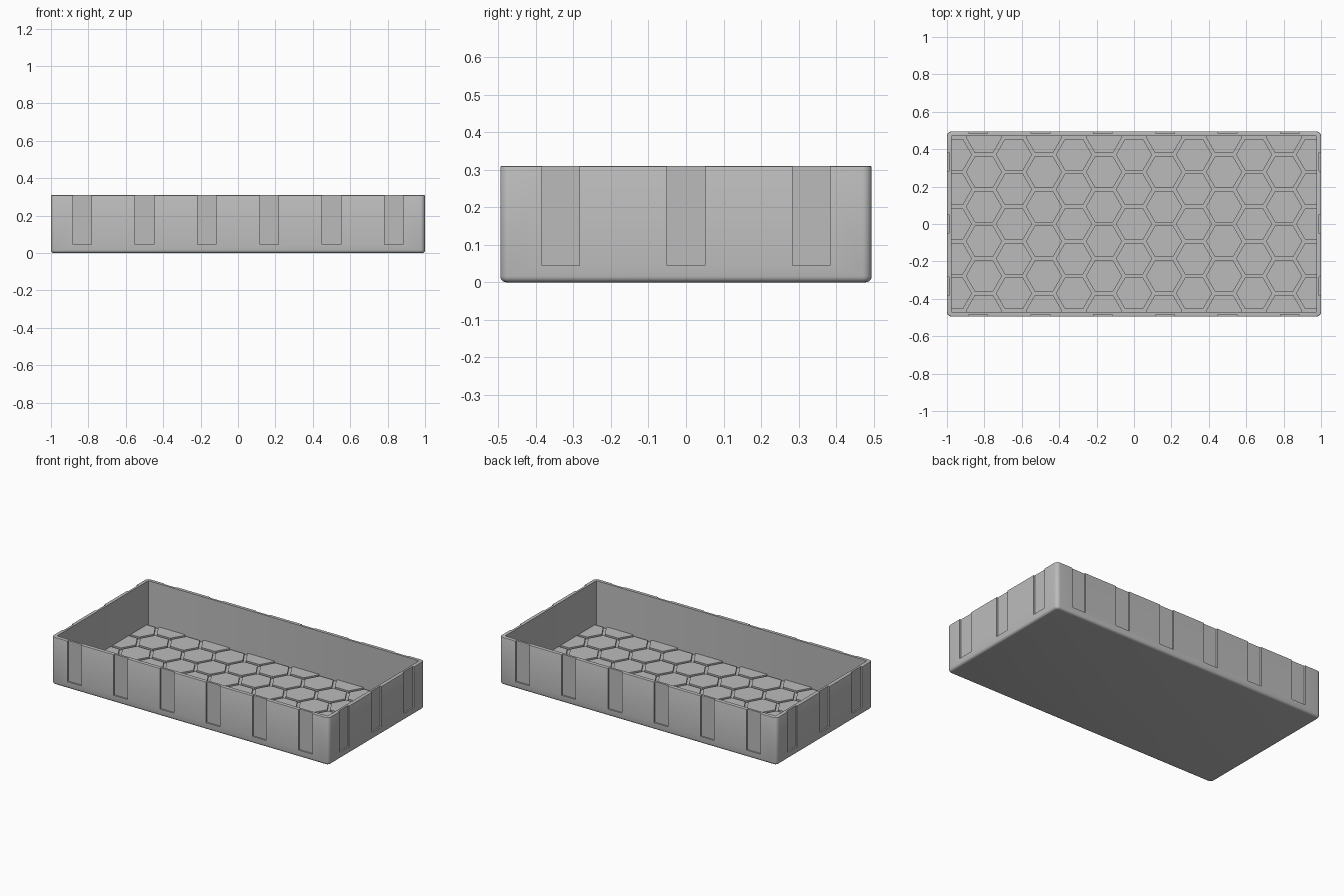
import bpy, bmesh, math
from mathutils import Vector, Matrix

old = bpy.data.objects.get("Cube")
if old:
    bpy.data.objects.remove(old, do_unlink=True)

LENGTH, WIDTH, HEIGHT = 2.0, 0.99, 0.31
WALL, FLOOR = 0.024, 0.015
SLOT_W, SLOT_Z, SLOT_DEPTH = 0.1, 0.045, 0.01
HEX_R, GAP, TILE_H = 0.107, 0.018, 0.014

grey = bpy.data.materials.new("light grey plastic")
grey.use_nodes = True
colour = (0.5, 0.5, 0.5, 1)
grey.diffuse_color = colour
grey.node_tree.nodes["Principled BSDF"].inputs["Base Color"].default_value = colour


def add_box(bm, lo, hi):
    lo, hi = Vector(lo), Vector(hi)
    size = hi - lo
    mat = Matrix.Translation((lo + hi) / 2) @ Matrix.Diagonal((*size, 1))
    return bmesh.ops.create_cube(bm, size=1, matrix=mat)


def make_object(name, bm):
    bmesh.ops.recalc_face_normals(bm, faces=bm.faces[:])
    mesh = bpy.data.meshes.new(name)
    bm.to_mesh(mesh)
    bm.free()
    mesh.materials.append(grey)
    obj = bpy.data.objects.new(name, mesh)
    bpy.context.collection.objects.link(obj)
    return obj


def activate(obj):
    bpy.ops.object.select_all(action="DESELECT")
    obj.select_set(True)
    bpy.context.view_layer.objects.active = obj


def bevel_where(bm, test, width, segments):
    edges = [e for e in bm.edges if test(e)]
    bmesh.ops.bevel(bm, geom=edges, offset=width, segments=segments,
                    profile=0.5, affect="EDGES")


def cut(target, cutter):
    mod = target.modifiers.new("cut", "BOOLEAN")
    mod.operation, mod.solver, mod.object = "DIFFERENCE", "EXACT", cutter
    activate(target)
    bpy.ops.object.modifier_apply(modifier=mod.name)
    bpy.data.objects.remove(cutter, do_unlink=True)


def is_vertical(e):
    a, b = e.verts
    return abs(a.co.z - b.co.z) > HEIGHT / 2


def at_height(z):
    return lambda e: all(abs(v.co.z - z) < 0.001 for v in e.verts)


# Rounded outer body
hx, hy = LENGTH / 2, WIDTH / 2
bm = bmesh.new()
add_box(bm, (-hx, -hy, 0), (hx, hy, HEIGHT))
bevel_where(bm, is_vertical, 0.025, 6)
bevel_where(bm, at_height(0), 0.016, 4)
bevel_where(bm, at_height(HEIGHT), 0.004, 2)
tray = make_object("tray_body", bm)

# Open cavity
ix, iy = hx - WALL, hy - WALL
bm = bmesh.new()
add_box(bm, (-ix, -iy, FLOOR), (ix, iy, HEIGHT + 0.1))
bevel_where(bm, is_vertical, 0.005, 2)
cut(tray, make_object("cavity_cutter", bm))

# Shallow slots around the outside, open at the rim
bm = bmesh.new()
half, top = SLOT_W / 2, HEIGHT + 0.1
for side in (-1, 1):
    for i in range(6):
        x = (i - 2.5) / 3
        ys = sorted((side * (hy - SLOT_DEPTH), side * (hy + 0.05)))
        add_box(bm, (x - half, ys[0], SLOT_Z), (x + half, ys[1], top))
    for i in (-1, 0, 1):
        y = i / 3
        xs = sorted((side * (hx - SLOT_DEPTH), side * (hx + 0.05)))
        add_box(bm, (xs[0], y - half, SLOT_Z), (xs[1], y + half, top))
cut(tray, make_object("slot_cutter", bm))

activate(tray)
bpy.ops.object.shade_smooth_by_angle(angle=math.radians(35))

# Raised hexagon floor tiles, trimmed at the walls
bm = bmesh.new()
row = math.sqrt(3) * HEX_R
radius = HEX_R - GAP / math.sqrt(3)
for col in range(-7, 8):
    for j in range(-4, 5):
        cx = col * 1.5 * HEX_R
        cy = (j + 0.5 * (col % 2)) * row
        if abs(cx) - radius > ix or abs(cy) - radius > iy:
            continue
        spin = Matrix.Rotation(math.pi / 6, 4, "Z")
        bmesh.ops.create_cone(
            bm, cap_ends=True, segments=6, radius1=radius, radius2=radius,
            depth=TILE_H, matrix=Matrix.Translation((cx, cy, FLOOR + TILE_H / 2)) @ spin)
# Turn tiles so that a corner points along x
first = max(bm.verts, key=lambda v: (abs(v.co.y) < 1e-4 and abs(abs(v.co.x) - radius) < 1e-4))
if abs(first.co.y) > 1e-4:
    for f in [f for f in bm.faces if len(f.verts) == 6]:
        c = f.calc_center_median()
        bmesh.ops.rotate(bm, verts=f.verts[:], cent=c,
                         matrix=Matrix.Rotation(math.pi / 6, 3, "Z"))
for axis, limit in ((0, ix), (1, iy)):
    for side in (-1, 1):
        normal = Vector((0, 0, 0))
        normal[axis] = side
        bmesh.ops.bisect_plane(bm, geom=bm.verts[:] + bm.edges[:] + bm.faces[:],
                               plane_co=normal * limit, plane_no=normal,
                               clear_outer=True)
make_object("floor_tiles", bm)
